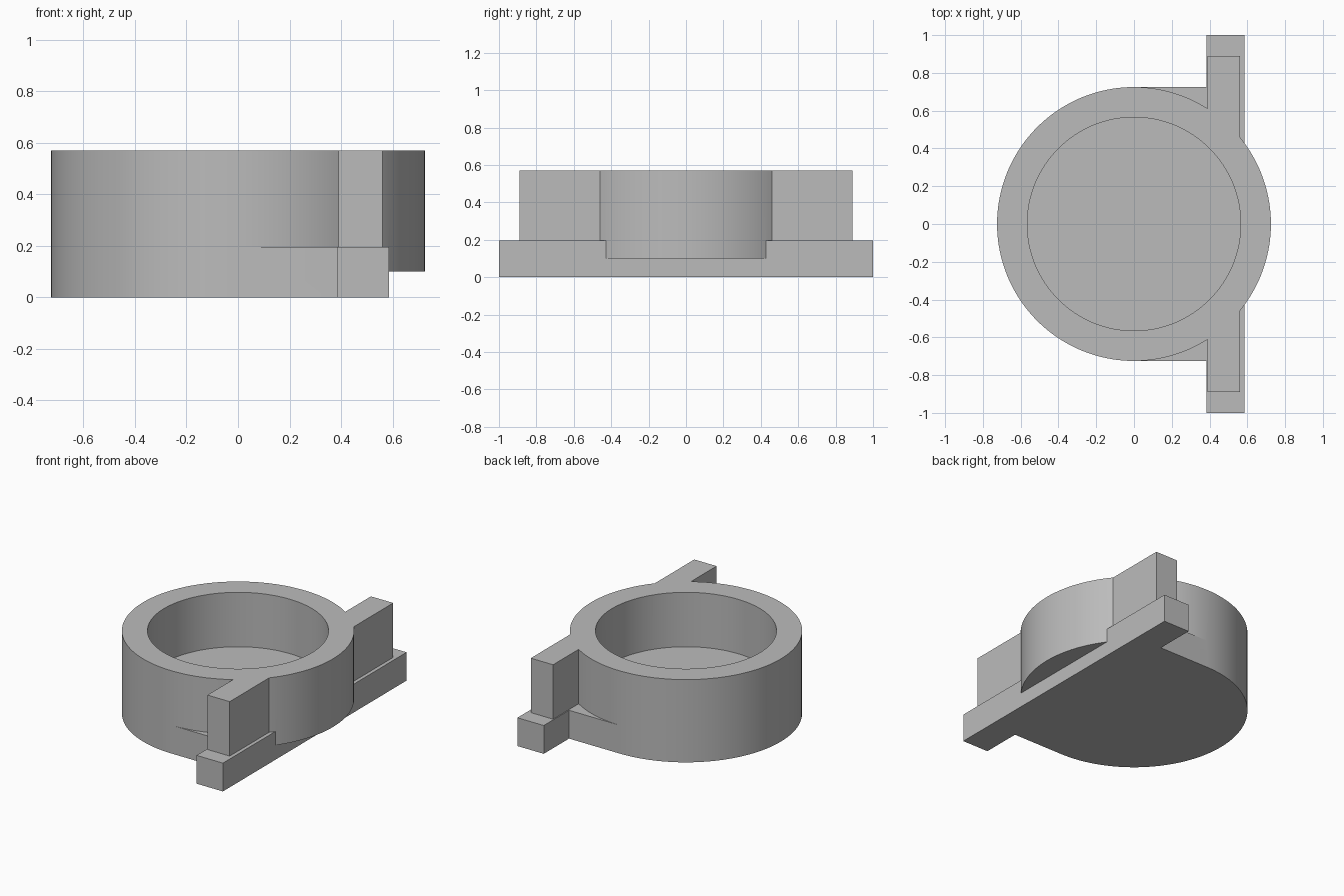
import bpy, bmesh, math

if "Cube" in bpy.data.objects:
    bpy.data.objects.remove(bpy.data.objects["Cube"])

R, BORE, SEGS = 0.725, 0.565, 128
PLATE_TOP, TOP = 0.195, 0.57

grey = bpy.data.materials.new("plain grey")
grey.use_nodes = True
colour = (0.5, 0.5, 0.5, 1)
grey.diffuse_color = colour
grey.node_tree.nodes["Principled BSDF"].inputs["Base Color"].default_value = colour


def arc(radius, first, last):
    steps = [2 * math.pi * i / SEGS for i in range(first, last)]
    return [(radius * math.cos(a), radius * math.sin(a)) for a in steps]


def prism(name, outline, z0, z1):
    """Extrude a counter-clockwise outline between two heights."""
    bm = bmesh.new()
    face = bm.faces.new([bm.verts.new((x, y, z0)) for x, y in outline])
    up = bmesh.ops.extrude_face_region(bm, geom=[face])["geom"]
    bmesh.ops.translate(bm, vec=(0, 0, z1 - z0),
                        verts=[v for v in up if isinstance(v, bmesh.types.BMVert)])
    bmesh.ops.recalc_face_normals(bm, faces=bm.faces)
    mesh = bpy.data.meshes.new(name)
    bm.to_mesh(mesh)
    bm.free()
    mesh.materials.append(grey)
    obj = bpy.data.objects.new(name, mesh)
    bpy.context.collection.objects.link(obj)
    return obj


def combine(body, tool, operation):
    mod = body.modifiers.new(tool.name, "BOOLEAN")
    mod.operation, mod.solver, mod.object = operation, "EXACT", tool
    bpy.context.view_layer.objects.active = body
    bpy.ops.object.modifier_apply(modifier=mod.name)
    bpy.data.objects.remove(tool)


# Base plate: half disc squared off into a long cross bar
outline = arc(R, SEGS // 4, 3 * SEGS // 4 + 1) + [
    (0.384, -R), (0.384, -1), (0.585, -1), (0.585, 1), (0.384, 1), (0.384, R)]
housing = prism("cup_housing", outline, 0, PLATE_TOP)

# Round cup wall, overhanging the plate on one side
combine(housing, prism("cup_drum", arc(R, 0, SEGS), 0.1, TOP), "UNION")

# Upright arms on both sides
arms = [(0.39, -0.89), (0.56, -0.89), (0.56, 0.89), (0.39, 0.89)]
combine(housing, prism("side_arms", arms, 0.15, TOP), "UNION")

# Bore down to the plate
combine(housing, prism("bore", arc(BORE, 0, SEGS), PLATE_TOP, 0.7), "DIFFERENCE")

bpy.ops.object.select_all(action="DESELECT")
housing.select_set(True)
bpy.context.view_layer.objects.active = housing
bpy.ops.object.shade_smooth_by_angle(angle=math.radians(30))
